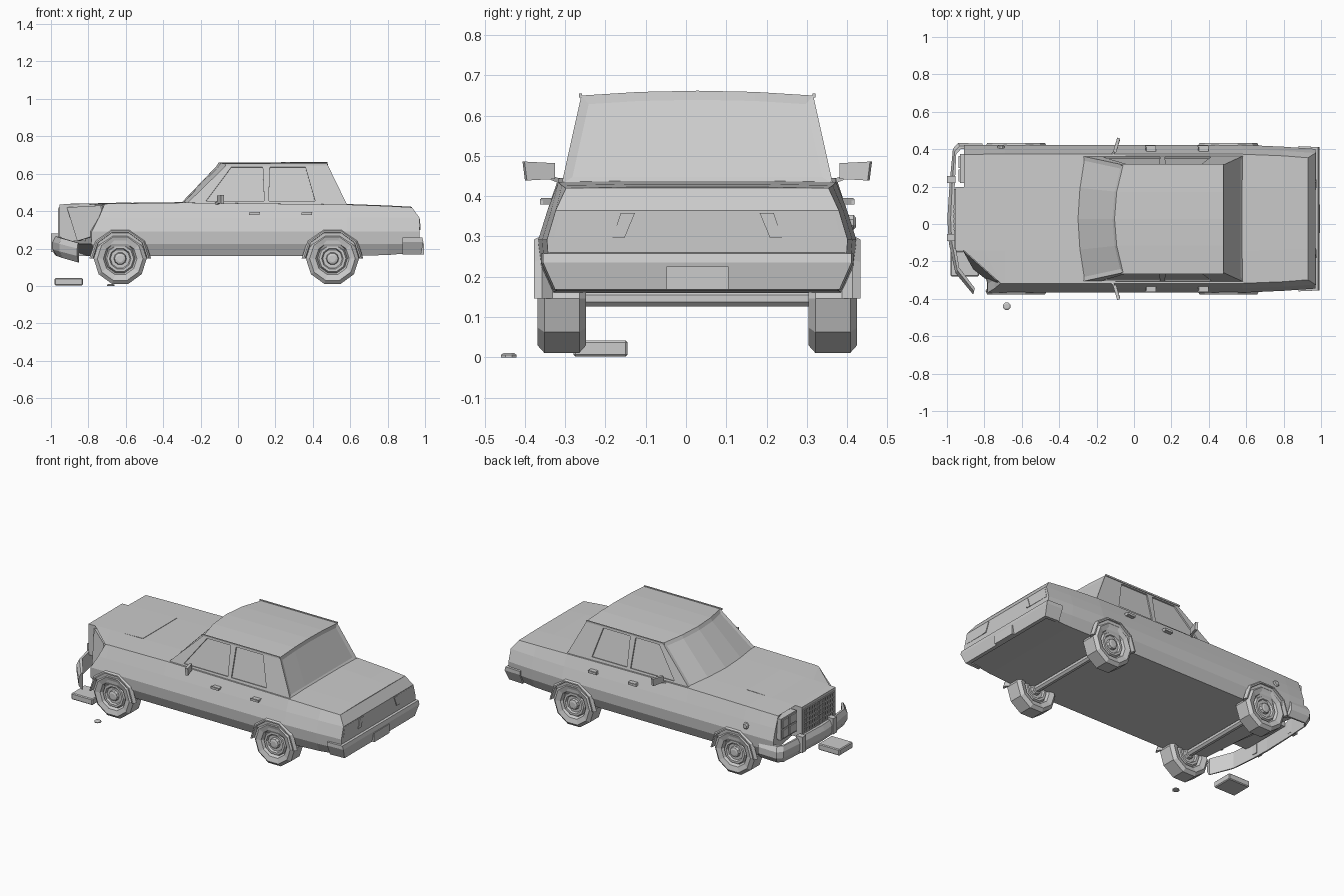
import bpy, bmesh, math
from mathutils import Vector

if "Cube" in bpy.data.objects:
    bpy.data.objects.remove(bpy.data.objects["Cube"])

YC = 0.028  # car centre line; fallen parts offset the whole model


def obj_from_bm(name, bm):
    bmesh.ops.recalc_face_normals(bm, faces=bm.faces)
    me = bpy.data.meshes.new(name)
    bm.to_mesh(me)
    bm.free()
    ob = bpy.data.objects.new(name, me)
    bpy.context.collection.objects.link(ob)
    return ob


def loft_bm(rings):
    """Skin equal-sized closed rings (even point count) and cap both ends."""
    bm = bmesh.new()
    vs = [[bm.verts.new((x, y + YC, z)) for x, y, z in r] for r in rings]
    n = len(rings[0])
    for a, b in zip(vs, vs[1:]):
        for i in range(n):
            j = (i + 1) % n
            bm.faces.new((a[i], a[j], b[j], b[i]))
    for r in (vs[0], vs[-1]):
        for i in range(n // 2 - 1):
            bm.faces.new((r[i], r[i + 1], r[n - 2 - i], r[n - 1 - i]))
    return bm


def loft(name, rings):
    return obj_from_bm(name, loft_bm(rings))


def box(name, x0, x1, y0, y1, z0, z1):
    return loft(name, [[(x, y0, z0), (x, y1, z0), (x, y1, z1), (x, y0, z1)] for x in (x0, x1)])


def prism(name, pts, off, back=0.0):
    off = Vector(off)
    return loft(name, [[Vector(p) - off * back for p in pts], [Vector(p) + off for p in pts]])


def lathe(name, profile, x, z, n=10):
    """Profile of (radius, y) turned round a sideways axis, flat side down."""
    ang = [2 * math.pi * (i + 0.5) / n - math.pi / 2 for i in range(n)]
    return loft(name, [[(x + r * math.cos(a), y, z + r * math.sin(a)) for a in ang] for r, y in profile])


# lower body: cross-sections from nose to tail
def section(x, top, bot=0.16, k=1.0, front=0, rear=0):
    half = [(.36, bot), (.39, .225), (.395, .292), (.372, .365), (.345, top), (.17, top + .003)]
    ring = []
    for s in (1, -1):
        side = []
        for w, z in half:
            px = x + (front if z < .2 else 0) - (rear if z > .4 else 0)
            py = s * w * k
            if py < -.165 and px < -.69:  # crushed corner
                slope = 1.15 if z > .4 else .85 if z > .3 else .6 if z > .2 else .9
                px = max(px, -.92 + (-.165 - py) * slope)
                if x < -.9 and .2 < z < .4:
                    py += .045
            side.append((px, py, z))
        ring += side if s == 1 else side[::-1]
    return ring


loft("body", [section(-.91, .436, .18, .995, front=.05), section(-.80, .438), section(-.69, .44),
              section(-.28, .445), section(.58, .435), section(.80, .427, .165, .975),
              section(.97, .42, .18, .945, rear=.04)])

# torn fender sheet folded out at the crushed corner
prism("torn_fender", [(-.915, -.17, .42), (-.735, -.33, .43), (-.70, -.395, .29), (-.86, -.27, .24)],
      (.01, .008, 0))

# raised hood centre ending in the grille
loft("hood_center", [[(x, -.17, .24), (x, .17, .24), (x, .17, z), (x, -.17, z)]
                     for x, z in ((-.955, .436), (-.57, .447))])
for i in range(13):
    y = -.156 + i * .026
    box("grille_bar", -.962, -.954, y - .004, y + .004, .265, .415)
for i in range(6):
    z = .265 + i * .03
    box("grille_rail", -.960, -.954, -.16, .16, z - .004, z + .004)

# cabin, curved across its width
rings = []
for t in (-1, -.5, 0, .5, 1):
    c = 1 - t * t
    rings.append([(-.285 - .04 * c, .337 * t, .43), (-.058 - .046 * c, .288 * t, .65 + .01 * c),
                  (.478, .288 * t, .65 + .012 * c), (.585, .337 * t, .43)])
bm = loft_bm(rings)
bmesh.ops.recalc_face_normals(bm, faces=bm.faces)
for sign in (-1, 1):  # sunken windscreen and rear window
    glass = [f for f in bm.faces if sign * f.normal.x > .5]
    bmesh.ops.inset_region(bm, faces=glass, thickness=.022, depth=-.006, use_even_offset=True)
cabin = obj_from_bm("cabin", bm)

# roof edge lip
for s in (-1, 1):
    prism("drip_rail", [(-.07, s * .286, .645), (.478, s * .286, .645), (.478, s * .286, .655), (-.07, s * .286, .655)],
          (0, s * .008, 0))

# side windows sunk into the cabin
windows = [[(-.17, .455), (-.035, .636), (.132, .636), (.14, .455)],
           [(.165, .455), (.17, .636), (.36, .636), (.412, .455)]]
for s in (-1, 1):
    for w in windows:
        cutter = prism("window_cutter", [(x, s * (.337 - (z - .43) * .223), z) for x, z in w],
                       (0, s * .008, .0018), 1)
        cutter.hide_render = True
        mod = cabin.modifiers.new("window", 'BOOLEAN')
        mod.operation, mod.solver, mod.object = 'DIFFERENCE', 'EXACT', cutter
bpy.context.view_layer.update()
cut_mesh = bpy.data.meshes.new_from_object(cabin.evaluated_get(bpy.context.evaluated_depsgraph_get()))
cabin.modifiers.clear()
cabin.data = cut_mesh
for o in [o for o in bpy.data.objects if o.name.startswith("window_cutter")]:
    bpy.data.objects.remove(o)

# wheels, arches and axles
half = [(.018, .392), (.03, .388), (.034, .372), (.052, .372), (.058, .384), (.072, .384), (.08, .37),
        (.09, .388), (.122, .397), (.142, .38)]
mid = .3365
wheel_profile = half + [(r, 2 * mid - y) for r, y in half[::-1]]
for x in (-.63, .505):
    for s in (-1, 1):
        lathe("wheel", [(r, s * y) for r, y in wheel_profile], x, .146)
        arch = []
        for i in range(6):
            a = math.radians(36 * i)
            arch.append([(x + r * math.cos(a), s * y, .146 + r * math.sin(a))
                         for r, y in ((.142, .36), (.146, .405), (.154, .405), (.165, .385))])
        loft("wheel_arch", arch)
    lathe("axle", [(.022, -.30), (.022, .30)], x, .146, 8)

# front bumper, bent down on the crushed side
path = [(-.81, .402, 0), (-.94, .405, 0), (-.968, .375, 0), (-.985, .2, 0), (-.998, 0, 0),
        (-.99, -.13, 0), (-.955, -.29, -.01), (-.86, -.405, -.035)]
bumper = []
for x, y, d in path:
    n = (Vector((-.75, 0, 0)) - Vector((x, y, 0))).normalized() * .035
    bumper.append([(x + .5 * n.x, y + .5 * n.y, .265 + d), (x, y, .235 + d), (x, y, .195 + d),
                   (x + .7 * n.x, y + .7 * n.y, .16 + d), (x + n.x, y + n.y, .16 + d),
                   (x + n.x, y + n.y, .265 + d)])
loft("front_bumper", bumper)
for y in (.21, -.10):
    box("bumper_guard", -1.0, -.955, y - .018, y + .018, .18, .28)

# rear bumper with number plate
bumper = []
for x, y in ((.88, -.388), (.985, -.383), (.985, .383), (.88, .388)):
    s = 1 if y > 0 else -1
    i = .03 if x > .9 else 0
    bumper.append([(x, y, .258), (x + (.006 if i else 0), y, .235), (x - .2 * i, y - s * .03, .168),
                   (x - i, y - s * .05, .168), (x - i, y - s * .04, .258), (x - .5 * i, y - s * .02, .26)])
loft("rear_bumper", bumper)
box("plate", .975, .994, -.077, .077, .168, .226)

# tail lights and reversing lights
for s in (-1, 1):
    prism("tail_light", [(.968, s * .20, .298), (.968, s * .355, .298), (.967, s * .34, .36), (.967, s * .20, .36)],
          (.004, 0, 0), 1)
    prism("reverse_light", [(.968, s * .21, .298), (.968, s * .18, .298), (.967, s * .155, .358), (.967, s * .19, .358)],
          (.007, 0, 0), 1)

# surviving headlight unit and side marker, with their fallen twins
box("headlight_frame", -.93, -.89, .19, .345, .285, .42)
for y in (.20, .272):
    for z in (.295, .358):
        box("headlight", -.937, -.925, y, y + .063, z, z + .052)
lathe("side_marker", [(.02, .375), (.02, .388), (.013, .394)], -.71, .335, 8)
a8 = [math.pi * (i + .5) / 4 for i in range(8)]
loft("fallen_marker", [[(-.68 + r * math.cos(a), -.44 - YC + r * math.sin(a), z) for a in a8]
                       for r, z in ((.021, 0), (.021, .006), (.013, .011))])
lamp = box("fallen_headlight", -.98, -.83, -.28 - YC, -.145 - YC, .002, .042)
bev = lamp.modifiers.new("bevel", 'BEVEL')
bev.width, bev.segments = .005, 1

# door handles and mirrors
for s in (-1, 1):
    for x in (.09, .37):
        prism("door_handle", [(x - .028, s * .36, .379), (x + .022, s * .36, .379),
                              (x + .028, s * .36, .395), (x - .022, s * .36, .395)], (0, s * .028, 0))
        box("handle_grip", x - .03, x + .026, s * .383, s * .391, .38, .393)
    prism("mirror", [(-.112, s * .358, .443), (-.09, s * .428, .439), (-.09, s * .434, .486), (-.112, s * .358, .482)],
          (.016, -s * .005, 0))
    prism("mirror_arm", [(-.135, s * .325, .425), (-.135, s * .325, .437), (-.104, s * .37, .455), (-.104, s * .37, .443)],
          (.012, 0, 0))
